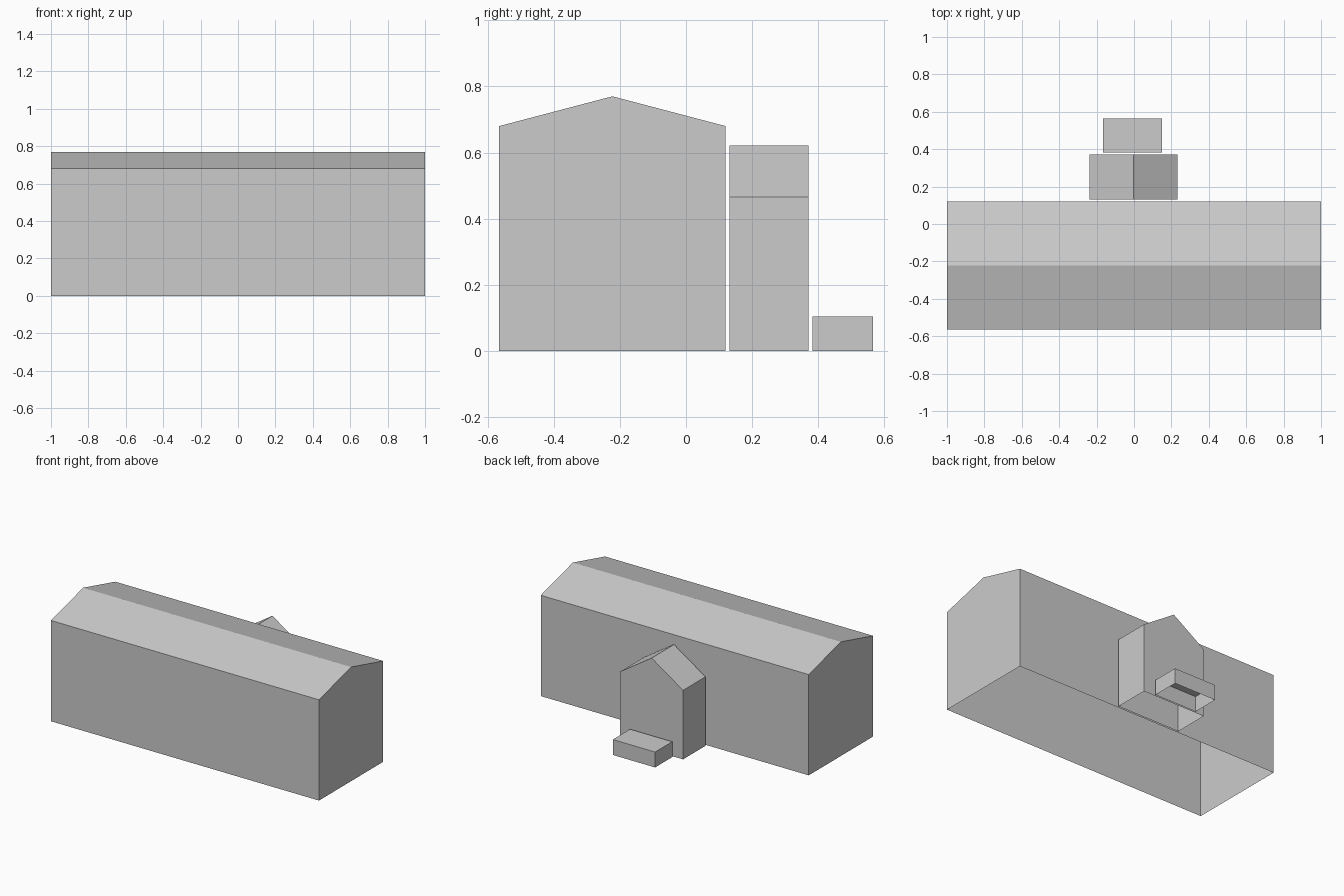
import bpy
import bmesh
from mathutils import Vector

cube = bpy.data.objects.get("Cube")
if cube:
    bpy.data.objects.remove(cube, do_unlink=True)

# One plain grey for the whole building
grey = bpy.data.materials.new("plain_grey")
grey.use_nodes = True
colour = (0.6, 0.6, 0.6, 1.0)
grey.diffuse_color = colour
grey.node_tree.nodes["Principled BSDF"].inputs["Base Color"].default_value = colour


def extruded_shell(name, outline, along, start, end):
    """Extrude an end-wall outline along x or y and leave the underside open."""
    bm = bmesh.new()

    def place(across, z, depth):
        return (depth, across, z) if along == "x" else (across, depth, z)

    wall = bm.faces.new([bm.verts.new(place(a, z, start)) for a, z in outline])
    result = bmesh.ops.extrude_face_region(bm, geom=[wall], use_keep_orig=True)
    moved = [g for g in result["geom"] if isinstance(g, bmesh.types.BMVert)]
    bmesh.ops.translate(bm, verts=moved, vec=Vector(place(0, 0, end - start)))
    bmesh.ops.recalc_face_normals(bm, faces=bm.faces[:])
    floor = [f for f in bm.faces if all(v.co.z < 0.001 for v in f.verts)]
    bmesh.ops.delete(bm, geom=floor, context="FACES_ONLY")

    mesh = bpy.data.meshes.new(name)
    bm.to_mesh(mesh)
    bm.free()
    mesh.materials.append(grey)
    obj = bpy.data.objects.new(name, mesh)
    bpy.context.collection.objects.link(obj)
    return obj


def gable(low, high, eaves, ridge):
    """Pentagonal end wall with a central ridge."""
    return [(low, 0), (high, 0), (high, eaves), ((low + high) / 2, ridge), (low, eaves)]


def box(low, high, height):
    return [(low, 0), (high, 0), (high, height), (low, height)]


# Long hall with its ridge running side to side
extruded_shell("main_hall", gable(-0.565, 0.12, 0.68, 0.77), "x", -1.0, 1.0)

# Porch with its ridge running front to back
extruded_shell("back_porch", gable(-0.238, 0.232, 0.466, 0.621), "y", 0.132, 0.371)

# Low entrance step
extruded_shell("entrance_step", box(-0.165, 0.15, 0.104), "y", 0.382, 0.565)
